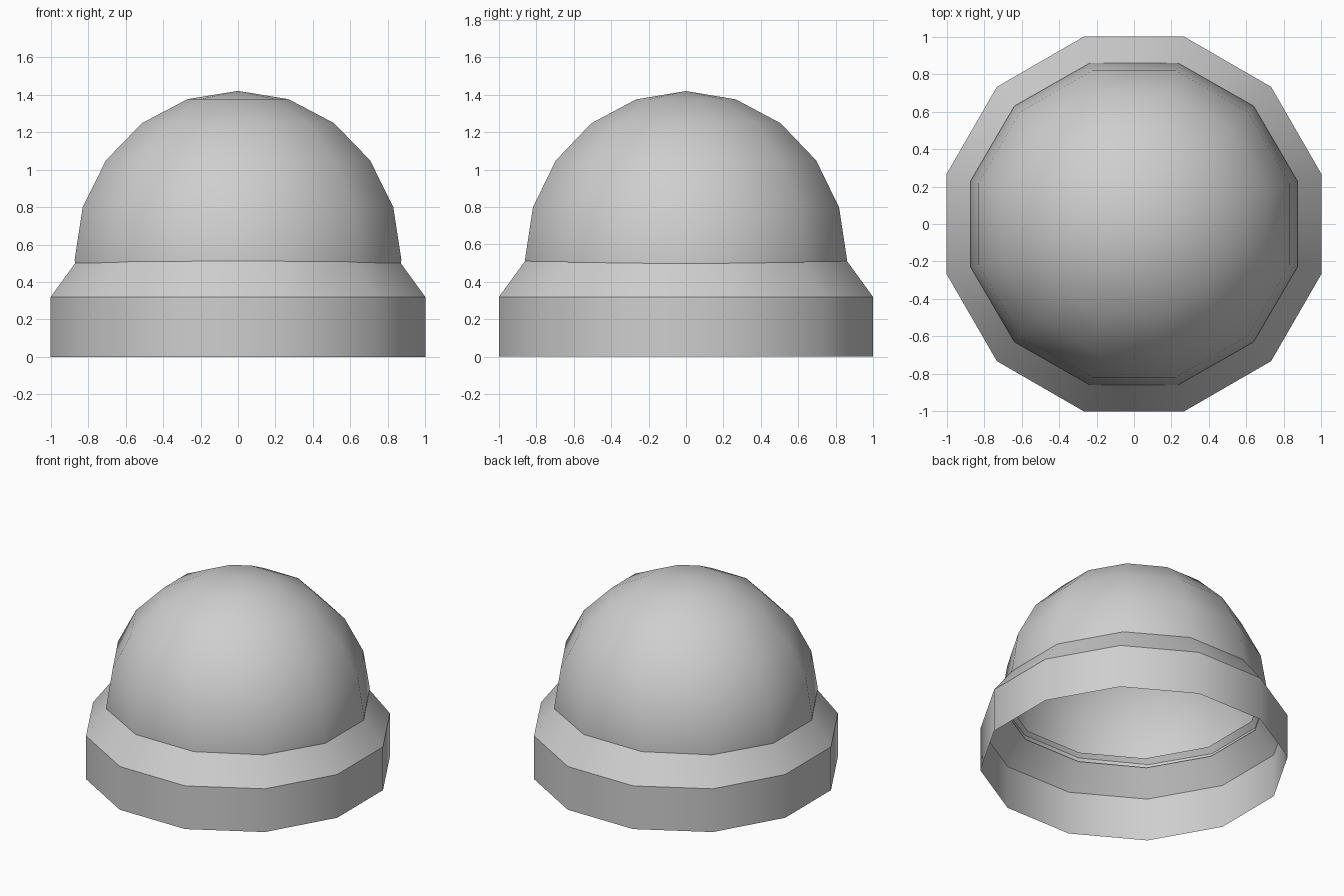
import bpy
import bmesh
import math

SIDES = 12

cube = bpy.data.objects.get("Cube")
if cube:
    bpy.data.objects.remove(cube, do_unlink=True)

# Single light grey finish
grey = bpy.data.materials.new("light_grey")
grey.use_nodes = True
colour = (0.62, 0.62, 0.62, 1)
grey.diffuse_color = colour
grey.node_tree.nodes["Principled BSDF"].inputs["Base Color"].default_value = colour


def lathe(name, profile, y_scale=1.0, tip=None, smooth_angle=35):
    """Open twelve-sided shell; profile is (half width across flats, z), bottom up."""
    bm = bmesh.new()
    rings = []
    for flat, z in profile:
        r = flat / math.cos(math.pi / SIDES)
        ring = []
        for i in range(SIDES):
            a = 2 * math.pi * (i + 0.5) / SIDES
            ring.append(bm.verts.new((r * math.cos(a), r * math.sin(a) * y_scale, z)))
        rings.append(ring)
    for low, high in zip(rings, rings[1:]):
        for i in range(SIDES):
            j = (i + 1) % SIDES
            bm.faces.new((low[i], low[j], high[j], high[i]))
    if tip is not None:
        top = bm.verts.new((0, 0, tip))
        for i in range(SIDES):
            bm.faces.new((rings[-1][i], rings[-1][(i + 1) % SIDES], top))
    mesh = bpy.data.meshes.new(name)
    bm.to_mesh(mesh)
    bm.free()
    mesh.materials.append(grey)
    obj = bpy.data.objects.new(name, mesh)
    bpy.context.collection.objects.link(obj)
    bpy.ops.object.select_all(action="DESELECT")
    obj.select_set(True)
    bpy.context.view_layer.objects.active = obj
    bpy.ops.object.shade_smooth_by_angle(angle=math.radians(smooth_angle))
    return obj


# Base collar: upright band and sloping shoulder that runs just inside the dome
lathe("base_collar", [(1, 0), (1, 0.32), (0.84, 0.54)], smooth_angle=34)

# Dome: five even steps of latitude, with its rim tucked under the shoulder
radius, centre, height = 0.872, 0.52, 0.9
dome_profile = [(0.868, 0.48)]
for step in range(5):
    a = math.radians(18 * step)
    dome_profile.append((radius * math.cos(a), centre + height * math.sin(a)))
lathe("dome", dome_profile, y_scale=0.987, tip=centre + height, smooth_angle=45)
